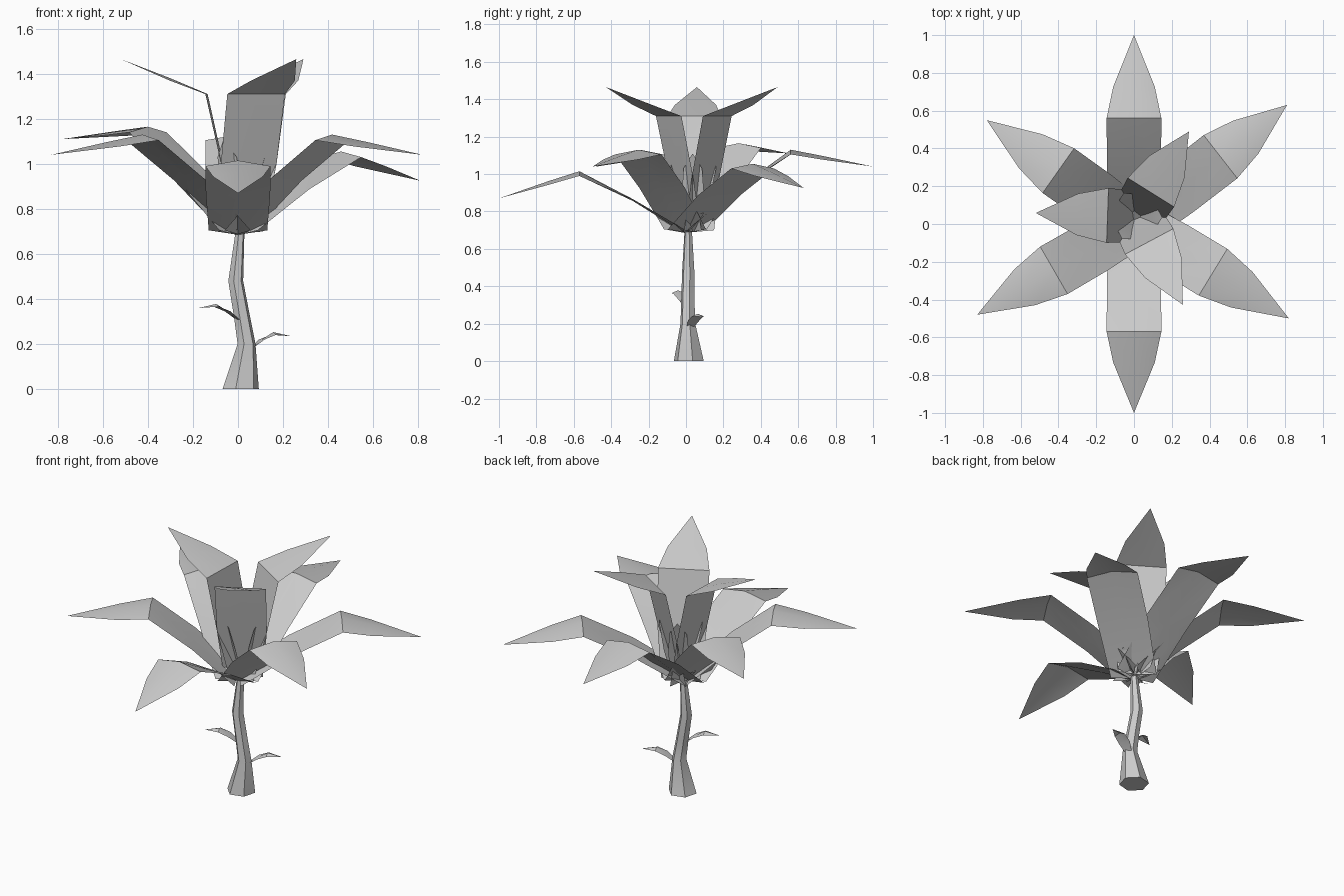
import bpy, bmesh, math
from mathutils import Vector

cube = bpy.data.objects.get("Cube")
if cube:
    bpy.data.objects.remove(cube, do_unlink=True)

mat = bpy.data.materials.new("plain_grey")
mat.use_nodes = True
GREY = (0.6, 0.6, 0.6, 1)
mat.diffuse_color = GREY
mat.node_tree.nodes["Principled BSDF"].inputs["Base Color"].default_value = GREY


def finish(name, bm):
    mesh = bpy.data.meshes.new(name)
    bm.to_mesh(mesh)
    bm.free()
    mesh.materials.append(mat)
    obj = bpy.data.objects.new(name, mesh)
    bpy.context.scene.collection.objects.link(obj)
    bpy.ops.object.select_all(action='DESELECT')
    obj.select_set(True)
    bpy.context.view_layer.objects.active = obj
    bpy.ops.object.shade_smooth_by_angle(angle=math.radians(35))
    return obj


def leaf(name, origin, angle, rows):
    """Creased blade; each row is (reach, height, half width, edge lift)."""
    bm = bmesh.new()
    out = Vector((math.cos(angle), math.sin(angle), 0))
    side = Vector((-out.y, out.x, 0))
    up = Vector((0, 0, 1))
    last = None
    for reach, height, half, lift in rows:
        mid = Vector(origin) + out * reach + up * height
        if half:
            ring = [bm.verts.new(mid + side * half * s + up * lift * abs(s)) for s in (-1, 0, 1)]
        else:
            ring = [bm.verts.new(mid)] * 3
        if last:
            for i in range(2):
                quad = (last[i], last[i + 1], ring[i + 1], ring[i])
                bm.faces.new(list(dict.fromkeys(quad)))
        last = ring
    return finish(name, bm)


# Outer leaves: tip x, tip y, tip height, knee reach, knee height
outer = [
    (0, -1.0, 0.87, 0.57, 1.015),
    (0, 1.0, 1.04, 0.56, 1.13),
    (0.81, 0.63, 0.925, 0.58, 1.055),
    (0.82, -0.50, 1.04, 0.49, 1.13),
    (-0.83, -0.48, 1.04, 0.49, 1.13),
    (-0.78, 0.55, 1.11, 0.49, 1.165),
]
for n, (x, y, tip, knee, top) in enumerate(outer):
    reach = math.hypot(x, y)
    shoulder = knee + (reach - knee) * 0.38
    leaf(f"outer_leaf_{n + 1}", (0, 0, 0), math.atan2(y, x), [
        (0.01, 0.685, 0.13, 0.02),
        (knee * 0.5, 0.685 + (top - 0.685) * 0.52, 0.143, 0.01),
        (knee, top, 0.145, -0.025),
        (shoulder, top + (tip - top) * 0.36, 0.11, -0.02),
        (reach, tip, 0, 0),
    ])

# Tall and short inner leaves, alternating around the heart
for n in range(3):
    a = math.radians(-62 + 120 * n)
    leaf(f"tall_leaf_{n + 1}", (0.01, 0.04, 0), a, [
        (0.01, 0.69, 0.11, 0.01), (0.08, 1.0, 0.14, 0.0),
        (0.15, 1.31, 0.145, 0.0), (0.31, 1.38, 0.11, -0.01),
        (0.53, 1.465, 0, 0)])
    leaf(f"short_leaf_{n + 1}", (0.01, 0.04, 0), a + math.pi / 3, [
        (0.02, 0.70, 0.04, 0), (0.07, 0.88, 0.06, 0),
        (0.11, 1.03, 0.05, 0), (0.14, 1.11, 0, 0)])

# Small star sprouts at the base of the crown
for n, spot in enumerate([(0.12, 0.07, 0.76), (0, -0.09, 0.75), (-0.08, 0.06, 0.76)]):
    for k in range(3):
        leaf(f"sprout_{n + 1}_{k + 1}", spot, math.radians(30 + 120 * k), [
            (0, 0, 0.008, 0), (0.02, 0.025, 0.014, 0), (0.045, 0.035, 0, 0)])

# Crooked tapering stem: x, y, height, radius
stem = [(0.012, 0.015, 0, 0.083), (0.038, 0.01, 0.2, 0.041), (0.018, 0.01, 0.32, 0.037),
        (-0.01, 0.012, 0.48, 0.034), (0.008, 0.012, 0.69, 0.021)]
bm = bmesh.new()
SIDES = 6
rings = []
for x, y, z, r in stem:
    rings.append([bm.verts.new((x + r * math.cos(math.tau * i / SIDES + 0.25),
                                y + r * math.sin(math.tau * i / SIDES + 0.25), z))
                  for i in range(SIDES)])
for low, high in zip(rings, rings[1:]):
    for i in range(SIDES):
        j = (i + 1) % SIDES
        bm.faces.new((low[i], low[j], high[j], high[i]))
bm.faces.new(rings[0][::-1])
bm.faces.new(rings[-1])
finish("stem", bm)

# Two little leaves on the stem
for name, spot, angle in (("stem_leaf_low", (0.05, 0.02, 0.17), 22),
                          ("stem_leaf_high", (0.01, 0, 0.295), 202)):
    leaf(name, spot, math.radians(angle), [
        (0, 0, 0.018, 0.005), (0.06, 0.05, 0.034, 0.0),
        (0.115, 0.083, 0.032, -0.012), (0.2, 0.065, 0, 0)])
